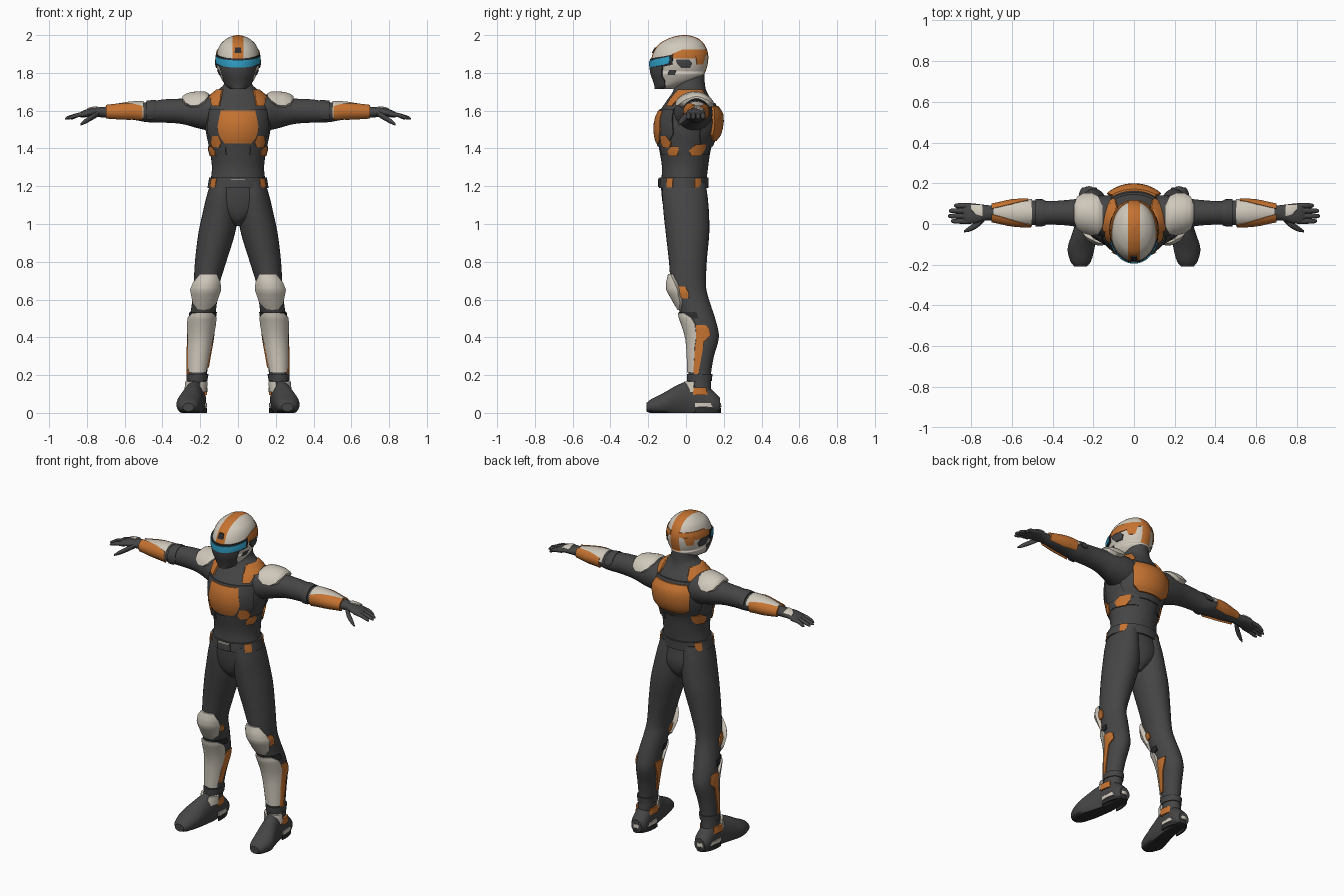
import bpy, bmesh, math
from mathutils import Vector


def colour(name, r, g, b):
    m = bpy.data.materials.new(name)
    m.diffuse_color = (r, g, b, 1)
    return m


DARK = colour("charcoal suit", 0.06, 0.06, 0.062)
BLACK = colour("black rubber", 0.025, 0.025, 0.027)
ORANGE = colour("orange", 0.56, 0.17, 0.03)
WHITE = colour("bone white", 0.63, 0.58, 0.50)
BLUE = colour("visor blue", 0.03, 0.36, 0.58)


def skin(name, loops, mats, mirror=False):
    """Skin closed loops of points, cap both ends, smooth shade."""
    bm = bmesh.new()
    vs = [[bm.verts.new(p) for p in lp] for lp in loops]
    n = len(loops[0])
    for a, b in zip(vs, vs[1:]):
        for j in range(n):
            k = (j + 1) % n
            bm.faces.new((a[j], a[k], b[k], b[j]))
    for c in (vs[0], vs[-1]):
        for j in range(n // 2 - 1):
            bm.faces.new((c[j], c[j + 1], c[n - 2 - j], c[n - 1 - j]))
    bmesh.ops.recalc_face_normals(bm, faces=bm.faces)
    me = bpy.data.meshes.new(name)
    bm.to_mesh(me)
    bm.free()
    for m in mats:
        me.materials.append(m)
    for p in me.polygons:
        p.use_smooth = True
    me.set_sharp_from_angle(angle=math.radians(42))
    ob = bpy.data.objects.new(name, me)
    bpy.context.collection.objects.link(ob)
    if mirror:
        ob.modifiers.new("mirror", 'MIRROR')
    return ob


def section(rings, s):
    """Smoothly interpolated ring (centre a, b, radii a, b) at position s."""
    s = min(max(s, rings[0][0]), rings[-1][0])
    i = max(k for k in range(len(rings) - 1) if rings[k][0] <= s)
    p, q = rings[i], rings[i + 1]
    o, r = rings[max(i - 1, 0)], rings[min(i + 2, len(rings) - 1)]
    h = q[0] - p[0]
    t = (s - p[0]) / h
    out = []
    for c in range(1, 5):
        m0 = (q[c] - o[c]) / (q[0] - o[0]) * h
        m1 = (r[c] - p[c]) / (r[0] - p[0]) * h
        out.append((2*t**3 - 3*t*t + 1) * p[c] + (t**3 - 2*t*t + t) * m0
                   + (3*t*t - 2*t**3) * q[c] + (t**3 - t*t) * m1)
    return out


def point(rings, axis, s, deg, d=0.0):
    a, b, ra, rb = section(rings, s)
    w = math.radians(deg)
    u, v = a + (ra + d) * math.cos(w), b + (rb + d) * math.sin(w)
    return {'z': (u, v, s), 'x': (s, u, v), 'y': (u, s, max(v, 0))}[axis]


def body(name, rings, axis, mats, mirror=False, n=32, steps=4):
    loops = []
    for i, r in enumerate(rings):
        nxt = rings[min(i + 1, len(rings) - 1)][0]
        for k in range(steps if i < len(rings) - 1 else 1):
            s = r[0] + (nxt - r[0]) * k / steps
            loops.append([point(rings, axis, s, 360 * j / n) for j in range(n)])
    return skin(name, loops, mats, mirror)


def plate(name, rings, axis, rows, mat, mirror=True, bow=0.0, k=14, steps=3):
    """Armour shell on a body; rows are (position, angle 0, angle 1, offset)."""
    fine = []
    for p, q in zip(rows, rows[1:]):
        fine += [[x + (y - x) * i / steps for x, y in zip(p, q)] for i in range(steps)]
    fine.append(rows[-1])
    loops = []
    for s, a0, a1, d in fine:
        cols = [(s + bow * (2*j/k - 1)**2, a0 + (a1 - a0) * j / k) for j in range(k + 1)]
        loops.append([point(rings, axis, z, w, d) for z, w in cols]
                     + [point(rings, axis, z, w, -0.006) for z, w in reversed(cols)])
    return skin(name, loops, [mat], mirror)


# body sections: position, centre, radii
TORSO = [(0.99, 0, 0, .02, .06), (1.03, 0, 0, .08, .10), (1.10, 0, -.002, .165, .12),
         (1.20, 0, -.012, .150, .120), (1.30, 0, -.005, .138, .122),
         (1.40, 0, -.005, .152, .138), (1.50, 0, .005, .172, .163),
         (1.58, 0, .012, .174, .160), (1.65, 0, .018, .163, .122),
         (1.70, 0, .02, .118, .09), (1.74, 0, .02, .075, .08), (1.85, 0, .02, .068, .075)]
LEG = [(.08, .222, .075, .048, .06), (.20, .215, .072, .050, .060), (.30, .208, .08, .057, .068),
       (.40, .198, .09, .064, .084), (.48, .192, .072, .067, .088), (.58, .178, .04, .066, .088),
       (.66, .170, .015, .066, .092), (.80, .145, .01, .083, .10), (.95, .113, .008, .097, .115),
       (1.05, .095, .002, .094, .12), (1.14, .085, -.005, .083, .12), (1.22, .075, -.01, .07, .113)]
ARM = [(.08, .03, 1.58, .11, .10), (.16, .04, 1.59, .10, .095), (.22, .05, 1.592, .083, .083),
       (.30, .055, 1.597, .066, .067), (.40, .055, 1.598, .058, .061), (.48, .055, 1.592, .060, .053),
       (.55, .055, 1.597, .060, .046), (.62, .055, 1.595, .053, .039), (.70, .055, 1.592, .037, .029),
       (.74, .055, 1.592, .040, .026), (.78, .052, 1.590, .048, .022), (.82, .052, 1.582, .050, .018),
       (.84, .052, 1.577, .044, .011)]
FOOT = [(-.21, .262, .03, .03, .022), (-.185, .262, .035, .05, .037), (-.12, .26, .045, .066, .06),
        (-.05, .245, .06, .060, .085), (.02, .23, .07, .053, .10), (.09, .222, .07, .052, .09),
        (.15, .22, .05, .050, .06), (.18, .22, .04, .035, .04)]
HELMET = [(1.715, 0, -.115, .035, .045), (1.73, 0, -.09, .058, .07), (1.76, 0, -.05, .083, .117),
          (1.80, 0, -.04, .102, .14), (1.85, 0, -.035, .115, .150), (1.90, 0, -.03, .113, .147),
          (1.95, 0, -.024, .094, .122), (1.98, 0, -.015, .063, .083), (1.994, 0, -.01, .034, .045),
          (2.0, 0, -.008, .008, .012)]
ANKLE = [(0, .222, .075, .056, .108), (.06, .222, .075, .055, .104), (.10, .224, .06, .055, .08),
         (.18, .22, .065, .054, .068)]

body("torso", TORSO, 'z', [DARK], n=48)
body("leg", LEG, 'z', [DARK], True)
body("arm_and_palm", ARM, 'x', [DARK], True)
boot = body("boot", FOOT, 'y', [DARK, BLACK], True)
for p in boot.data.polygons:
    p.material_index = int(p.normal.z < -0.6)

# fingers and thumb
for i, (y, tip) in enumerate([(.09, .885), (.065, .91), (.039, .915), (.014, .90)]):
    body(f"finger_{i + 1}", [(.80, y, 1.583, .013, .013), (.85, y, 1.576, .013, .012),
                             (tip - .01, y, 1.562, .010, .009), (tip, y, 1.558, .004, .004)],
         'x', [DARK], True, n=10)
body("thumb", [(.735, .03, 1.588, .016, .016), (.77, -.002, 1.567, .017, .016),
               (.81, -.025, 1.543, .013, .013), (.835, -.036, 1.527, .005, .006)],
     'x', [DARK], True, n=12)

# helmet with a centre stripe over the crown
helmet = body("helmet", HELMET, 'z', [WHITE, ORANGE], n=48)
bm = bmesh.new()
bm.from_mesh(helmet.data)
for co, no in [((.03, 0, 0), (1, 0, 0)), ((-.03, 0, 0), (1, 0, 0)), ((0, 0, 1.80), (0, 0, 1))]:
    bmesh.ops.bisect_plane(bm, geom=bm.verts[:] + bm.edges[:] + bm.faces[:],
                           plane_co=co, plane_no=no)
for f in bm.faces:
    c = f.calc_center_median()
    f.material_index = int(abs(c.x) < .03 and c.z > 1.80)
bm.to_mesh(helmet.data)
bm.free()

# face mask, visor and helmet side details
plate("face_mask", HELMET, 'z', [(1.716, -178, -2, .006), (1.74, -155, -25, .008),
      (1.78, -142, -38, .010), (1.835, -145, -35, .009)], DARK, False)
plate("visor_frame", HELMET, 'z', [(1.822, -166, -14, .006), (1.876, -166, -14, .006)],
      BLACK, False, bow=.022, k=24)
plate("visor", HELMET, 'z', [(1.828, -160, -20, .010), (1.866, -160, -20, .010)],
      BLUE, False, bow=.022, k=24)
plate("brow_sensor", HELMET, 'z', [(1.905, -99, -81, .006), (1.935, -98, -82, .006)], BLACK, False)
plate("helmet_side_band", HELMET, 'z', [(1.875, -14, 28, .004), (1.90, -18, 75, .004),
      (1.925, 5, 75, .004)], ORANGE)
plate("helmet_back_band", HELMET, 'z', [(1.845, 38, 55, .004), (1.895, 32, 62, .004)], ORANGE)
plate("helmet_ear", HELMET, 'z', [(1.825, 5, 22, .006), (1.85, -5, 26, .007),
      (1.872, -8, 18, .006)], DARK)
plate("helmet_cheek_mark", HELMET, 'z', [(1.79, -24, -8, .004), (1.815, -20, -5, .004)], DARK)

# vest and chest armour
plate("front_vest", TORSO, 'z', [(1.41, -140, -40, .006), (1.48, -155, -25, .009),
      (1.61, -148, -32, .007)], DARK, False, k=24)
plate("chest_plate", TORSO, 'z', [(1.425, -114, -66, .011), (1.45, -121, -59, .014),
      (1.50, -126, -54, .015), (1.60, -120, -60, .010)], ORANGE, False)
plate("back_vest", TORSO, 'z', [(1.41, 35, 145, .006), (1.48, 25, 155, .010),
      (1.64, 30, 150, .010)], DARK, False, k=24)
plate("back_plate", TORSO, 'z', [(1.44, 62, 118, .016), (1.47, 50, 130, .026),
      (1.58, 48, 132, .026), (1.625, 55, 125, .018)], ORANGE, False)
plate("shoulder_strap", TORSO, 'z', [(1.665, -55, 55, .012), (1.69, -50, 50, .013),
      (1.712, -42, 42, .010)], ORANGE)
plate("strap_front", TORSO, 'z', [(1.625, -56, -40, .010), (1.67, -56, -28, .012)], ORANGE)
plate("strap_back", TORSO, 'z', [(1.645, 38, 54, .010), (1.67, 28, 56, .012)], ORANGE)
plate("rib_harness", TORSO, 'z', [(1.365, -65, 65, .005), (1.41, -65, 65, .006)], DARK)
plate("front_rib_patch", TORSO, 'z', [(1.405, -52, -34, .011), (1.43, -58, -30, .011),
      (1.465, -54, -40, .011)], ORANGE)
plate("side_rib_patch", TORSO, 'z', [(1.36, -38, -18, .009), (1.385, -40, -14, .010),
      (1.41, -30, -14, .009)], ORANGE)
plate("back_rib_patch", TORSO, 'z', [(1.36, 14, 36, .009), (1.39, 8, 46, .010),
      (1.42, 22, 48, .010)], ORANGE)

# belt with buckle and pouches
plate("belt", TORSO, 'z', [(1.19, 0, 360, .010), (1.245, 0, 360, .010)], DARK, False, k=48)
plate("belt_buckle", TORSO, 'z', [(1.195, -106, -74, .017), (1.24, -106, -74, .017)], DARK, False)
plate("buckle_trim", TORSO, 'z', [(1.236, -103, -77, .019), (1.242, -103, -77, .019)], WHITE, False)
for side, a in (("front", -43), ("back", 26)):
    plate(f"belt_{side}_pouch", TORSO, 'z', [(1.193, a, a + 17, .015), (1.242, a, a + 17, .015)], ORANGE)

# shoulder and arm armour
plate("shoulder_pad", ARM, 'x', [(.155, 60, 120, .006), (.175, 35, 145, .018), (.21, 20, 160, .026),
      (.25, 18, 162, .028), (.28, 30, 150, .022), (.295, 60, 120, .010)], WHITE)
plate("elbow_cuff", ARM, 'x', [(.435, 20, 200, .004), (.45, 0, 220, .008), (.485, 0, 220, .008)], DARK)
plate("forearm_guard", ARM, 'x', [(.50, 5, 215, .007), (.58, 5, 225, .008), (.69, 5, 225, .006)], WHITE)
plate("forearm_front_band", ARM, 'x', [(.505, 150, 225, .011), (.58, 128, 235, .012),
      (.70, 100, 240, .010)], ORANGE)
plate("forearm_back_band", ARM, 'x', [(.52, -40, 28, .010), (.60, -50, 48, .011),
      (.70, -40, 62, .009)], ORANGE)
plate("hand_plate", ARM, 'x', [(.745, 30, 110, .006), (.775, 35, 95, .007), (.80, 40, 70, .006)], WHITE)

# knee and shin armour
plate("knee_pad", LEG, 'z', [(.545, -115, -65, .008), (.58, -140, -42, .018), (.65, -150, -30, .030),
      (.69, -142, -38, .024), (.735, -122, -58, .010)], WHITE)
plate("knee_side_disc", LEG, 'z', [(.605, -34, -10, .006), (.64, -40, -4, .010),
      (.67, -34, -10, .006)], ORANGE)
plate("knee_inner_disc", LEG, 'z', [(.60, -170, -145, .006), (.64, -172, -145, .008)], ORANGE)
plate("knee_strap", LEG, 'z', [(.50, -180, 0, .006), (.535, -180, 0, .006)], BLACK)
plate("shin_guard", LEG, 'z', [(.215, -145, -28, .006), (.35, -150, -28, .010), (.47, -162, -16, .014),
      (.505, -155, -22, .016), (.53, -130, -45, .012)], WHITE)
plate("shin_outer_band", LEG, 'z', [(.20, -30, -5, .007), (.30, -30, 2, .007), (.38, -32, 4, .008),
      (.41, -32, 26, .008), (.45, -25, 26, .008), (.465, -12, 15, .006)], ORANGE)
plate("shin_inner_band", LEG, 'z', [(.24, -175, -148, .006), (.36, -185, -152, .008),
      (.44, -205, -160, .007)], ORANGE)

# ankle and heel trim
plate("ankle_cuff", LEG, 'z', [(.17, 0, 360, .006), (.205, 0, 360, .008)], DARK, k=28)
for side, f in (("outer", lambda a: a), ("inner", lambda a: -180 - a)):
    lo = sorted((f(-70), f(-15)))
    hi = sorted((f(-15), f(38)))
    plate(f"ankle_{side}_guard", ANKLE, 'z', [(.11, *lo, .006), (.165, *lo, .008)], WHITE)
    plate(f"ankle_{side}_patch", ANKLE, 'z', [(.095, *hi, .006), (.135, *hi, .006)], ORANGE)
plate("heel_sole", ANKLE, 'z', [(0, -15, 195, .002), (.028, -15, 195, .001)], BLACK)
plate("heel_trim", ANKLE, 'z', [(.03, -15, 195, .003), (.052, -15, 195, .003)], WHITE)
